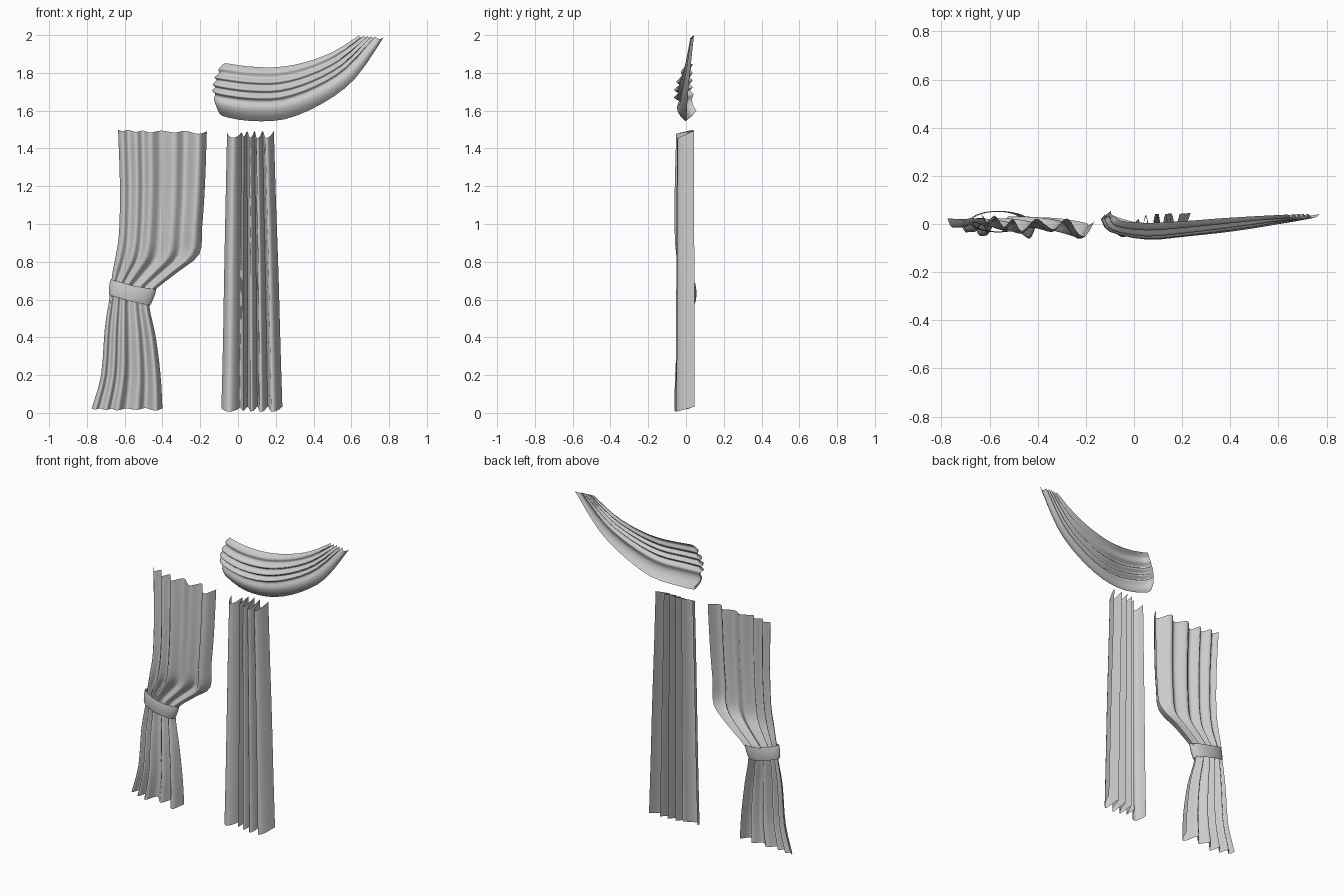
import bpy, math


def smooth(points, n):
    """Resample a list of equal-length tuples with a Catmull-Rom spline."""
    out = []
    for i in range(len(points) - 1):
        a, b = points[max(i - 1, 0)], points[i]
        c, d = points[i + 1], points[min(i + 2, len(points) - 1)]
        for k in range(n):
            t = k / n
            out.append(tuple(
                0.5 * (2 * q + (r - p) * t + (2 * p - 5 * q + 4 * r - s) * t * t
                       + (3 * q - p - 3 * r + s) * t ** 3)
                for p, q, r, s in zip(a, b, c, d)))
    out.append(points[-1])
    return out


def add_grid(name, grid, wrap=False, angle=120):
    w = len(grid[0])
    verts = [p for row in grid for p in row]
    faces = []
    for j in range(len(grid) - 1):
        for i in range(w if wrap else w - 1):
            k = (i + 1) % w
            faces.append((j * w + i, (j + 1) * w + i, (j + 1) * w + k, j * w + k))
    mesh = bpy.data.meshes.new(name)
    mesh.from_pydata(verts, [], faces)
    ob = bpy.data.objects.new(name, mesh)
    bpy.context.collection.objects.link(ob)
    bpy.ops.object.select_all(action='DESELECT')
    ob.select_set(True)
    bpy.context.view_layer.objects.active = ob
    bpy.ops.object.shade_smooth_by_angle(angle=math.radians(angle))
    return ob


def cloth(name, stations, folds, n_station=3, n_fold=3):
    """Pleated sheet. station: x0 z0 x1 z1 y0 y1, fold scale in x y z, bulge in x y."""
    profile = smooth(folds, n_fold)
    grid = []
    for x0, z0, x1, z1, y0, y1, sx, sy, sz, bx, by in smooth(stations, n_station):
        row = []
        for t, f in profile:
            b = math.sin(math.pi * min(max(t, 0), 1))
            row.append((x0 + (x1 - x0) * t + sx * f + bx * b,
                        y0 + (y1 - y0) * t + sy * f + by * b,
                        z0 + (z1 - z0) * t + sz * f))
        grid.append(row)
    return add_grid(name, grid)


# Tied-back curtain
cloth("tied_curtain", [
    (-.635, 1.495, -.165, 1.485, .02, -.015, 0, .038, .008, 0, 0),
    (-.625, 1.20, -.175, 1.20, .012, -.024, 0, .037, 0, 0, 0),
    (-.63, .95, -.19, .98, .007, -.028, 0, .034, 0, 0, 0),
    (-.65, .82, -.205, .84, .005, -.018, 0, .034, 0, 0, 0),
    (-.665, .74, -.32, .745, .01, .005, 0, .028, 0, 0, 0),
    (-.672, .68, -.450, .64, .012, .012, 0, .024, 0, 0, 0),
    (-.68, .61, -.470, .57, .012, .012, 0, .024, 0, 0, 0),
    (-.705, .45, -.435, .40, .003, -.008, 0, .034, 0, 0, 0),
    (-.725, .20, -.41, .20, 0, -.015, 0, .042, 0, 0, 0),
    (-.775, .02, -.40, .02, 0, -.015, 0, .045, .007, 0, 0)],
    [(0, .5), (.05, -.3), (.12, .5), (.2, -.7), (.28, .3), (.36, -1),
     (.48, .5), (.57, -.1), (.65, -.5), (.76, .8), (.86, -.8), (.93, -.9), (1, .7)])

# Straight curtain
cloth("straight_curtain", [
    (-.058, 1.475, .190, 1.475, 0, 0, 0, .042, .018, 0, 0),
    (-.065, 1.15, .200, 1.15, -.003, 0, 0, .043, 0, 0, 0),
    (-.073, .75, .214, .75, -.005, 0, 0, .044, 0, 0, 0),
    (-.080, .35, .225, .35, -.008, 0, 0, .045, 0, 0, 0),
    (-.088, .02, .235, .02, -.01, 0, 0, .046, .013, 0, 0)],
    [(0, .4), (.06, -.7), (.15, -1), (.25, -.3), (.31, .5), (.36, -.7),
     (.43, .9), (.48, -.9), (.54, -.4), (.59, 1), (.63, -1), (.70, -.7),
     (.76, 1), (.82, -1), (.92, -.5), (1, 1)])

# Swag: stations run left to right, folds run along its length
cloth("swag", [
    (-.085, 1.845, -.10, 1.600, .03, .05, .010, .010, 0, -.035, -.01),
    (-.06, 1.850, -.085, 1.572, .005, .025, .006, .015, 0, -.02, -.035),
    (.05, 1.835, .06, 1.546, -.005, -.01, 0, .016, 0, 0, -.042),
    (.20, 1.830, .25, 1.555, .003, -.005, 0, .014, 0, 0, -.036),
    (.35, 1.855, .45, 1.640, .015, .0, 0, .013, 0, 0, -.025),
    (.50, 1.910, .62, 1.770, .025, .012, 0, .012, 0, 0, -.012),
    (.64, 1.992, .772, 1.985, .032, .035, 0, .012, .009, 0, 0)],
    [(0, .6), (.10, -.5), (.19, .6), (.28, -.8), (.34, .7), (.43, -.9),
     (.49, .7), (.57, -1), (.63, .6), (.75, -.6), (.88, -.6), (1, .5)])

# Tie band: tilted oval loop with a slight bulge
grid = []
for s, swell in ((1, 0), (.7, .003), (0, .004), (-.7, .003), (-1, 0)):
    row = []
    for i in range(28):
        a = 2 * math.pi * i / 28
        cx, cy = math.cos(a), math.sin(a)
        dx = (.114 + swell) * cx
        row.append((-.564 + dx + .012 * s * max(cx, 0) + .004 * s,
                    .010 + (.041 + swell) * cy,
                    .632 - .24 * dx + .042 * s + .006 * abs(cx)))
    grid.append(row)
add_grid("tie_band", grid, wrap=True)
